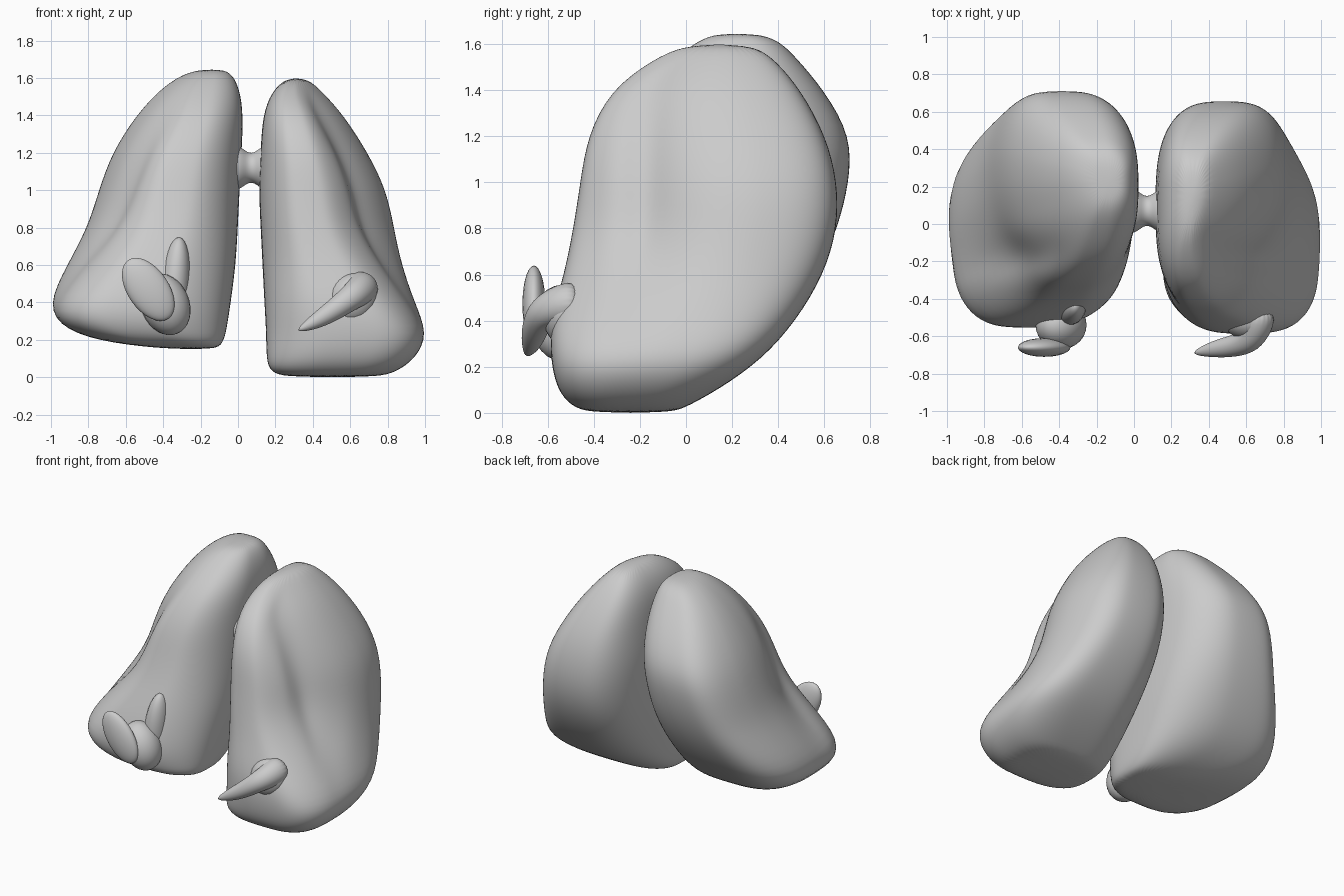
import bpy, bmesh
from math import sin, cos, pi, exp
from mathutils import Vector, Euler

cube = bpy.data.objects.get("Cube")
if cube:
    bpy.data.objects.remove(cube, do_unlink=True)

GREY = (0.6, 0.6, 0.6, 1.0)
mat = bpy.data.materials.new("soft grey")
mat.use_nodes = True
mat.diffuse_color = GREY
mat.node_tree.nodes["Principled BSDF"].inputs["Base Color"].default_value = GREY


def finish(name, bm, smooth_levels=0):
    """Turn a bmesh into a smooth shaded object."""
    bmesh.ops.recalc_face_normals(bm, faces=bm.faces)
    for face in bm.faces:
        face.smooth = True
    mesh = bpy.data.meshes.new(name)
    bm.to_mesh(mesh)
    bm.free()
    mesh.materials.append(mat)
    obj = bpy.data.objects.new(name, mesh)
    bpy.context.collection.objects.link(obj)
    if smooth_levels:
        sub = obj.modifiers.new("smooth", "SUBSURF")
        sub.levels = sub.render_levels = smooth_levels
    return obj


def skin(bm, rings):
    """Bridge successive point rings and close both ends."""
    loops = [[bm.verts.new(p) for p in ring] for ring in rings]
    n = len(loops[0])
    for a, b in zip(loops, loops[1:]):
        for i in range(n):
            j = (i + 1) % n
            bm.faces.new((a[i], a[j], b[j], b[i]))
    bm.faces.new(loops[0][::-1])
    bm.faces.new(loops[-1])


def power(value, p):
    return abs(value) ** p * (1 if value >= 0 else -1)


def lobe(name, taper, furrow, front_round, back_round, sections, count=40):
    """Stack rounded box sections: height, inner x, outer x, front y, back y."""
    rings = []
    for z, inner, outer, front, back in sections:
        fade = min(1, max(0, (z - 0.3) / 0.5))
        ring = []
        for i in range(count):
            t = 2 * pi * i / count
            u = 0.5 + 0.5 * power(cos(t), 0.62)
            v = power(sin(t), 0.68)
            y = (front + back) / 2 + (back - front) / 2 * v
            # The outer wall narrows to the front, with an upright furrow
            narrow = taper * max(0, 0.1 - v) + furrow * exp(-((y + 0.17) / 0.09) ** 2)
            x = inner + (outer - inner) * u * (1 - fade * narrow)
            # The inner wall rounds off towards the front and back
            rounding = front_round if v < 0 else back_round
            x += (outer - inner) * rounding * abs(v) ** 3 * (1 - u)
            ring.append((x, y, z))
        rings.append(ring)
    bm = bmesh.new()
    skin(bm, rings)
    return finish(name, bm, 2)


def tube(name, stations, count=20):
    """Sweep a circle through (point, radius) stations."""
    points = [Vector(p) for p, r in stations]
    rings = []
    for k, (p, radius) in enumerate(stations):
        along = points[min(k + 1, len(points) - 1)] - points[max(k - 1, 0)]
        side = along.cross(Vector((0.1, 0.3, 1))).normalized()
        up = side.cross(along).normalized()
        rings.append([points[k] + radius * (side * cos(2 * pi * i / count) + up * sin(2 * pi * i / count))
                      for i in range(count)])
    bm = bmesh.new()
    skin(bm, rings)
    return finish(name, bm, 2)


def ellipsoid(name, centre, radii, tilt=0):
    bm = bmesh.new()
    bmesh.ops.create_uvsphere(bm, u_segments=24, v_segments=16, radius=1)
    obj = finish(name, bm)
    obj.location, obj.scale = centre, radii
    obj.rotation_euler = Euler((0, tilt, 0))
    return obj


# Two large lobes
lobe("right_lobe", 0.19, 0.07, 0.13, 0.1, [
    (0.15, -0.12, -0.35, -0.35, -0.05),
    (0.18, -0.08, -0.68, -0.48, 0.1),
    (0.25, -0.06, -0.93, -0.54, 0.26),
    (0.38, -0.04, -1.03, -0.57, 0.42),
    (0.6, -0.01, -0.92, -0.5, 0.57),
    (0.8, 0, -0.81, -0.42, 0.66),
    (1.0, 0.01, -0.75, -0.36, 0.71),
    (1.2, 0.02, -0.68, -0.31, 0.72),
    (1.4, 0.03, -0.55, -0.2, 0.6),
    (1.54, 0.01, -0.42, -0.05, 0.48),
    (1.62, -0.03, -0.3, 0.06, 0.4),
    (1.645, -0.08, -0.2, 0.14, 0.3)])
lobe("left_lobe", 0.29, 0.1, 0.08, 0.05, [
    (0, 0.25, 0.75, -0.42, -0.06),
    (0.03, 0.17, 0.85, -0.5, 0.01),
    (0.1, 0.15, 0.95, -0.56, 0.14),
    (0.23, 0.15, 1.02, -0.59, 0.33),
    (0.4, 0.14, 0.95, -0.59, 0.48),
    (0.6, 0.13, 0.88, -0.53, 0.6),
    (0.8, 0.12, 0.84, -0.49, 0.66),
    (1.0, 0.11, 0.8, -0.46, 0.66),
    (1.2, 0.12, 0.7, -0.43, 0.61),
    (1.4, 0.13, 0.57, -0.33, 0.5),
    (1.53, 0.18, 0.45, -0.15, 0.39),
    (1.6, 0.26, 0.37, 0, 0.29)])

# Short flared link between the lobes
tube("bridge", [((x, 0.07, 1.12), r) for x, r in (
    (-0.06, 0.13), (0.01, 0.12), (0.05, 0.08), (0.09, 0.08), (0.13, 0.12), (0.2, 0.13))])

# Right flap: a swollen root, a soft crest and a flat leaf
ellipsoid("right_flap_root", (-0.39, -0.54, 0.39), (0.13, 0.13, 0.17), -0.4)
ellipsoid("right_flap_crest", (-0.34, -0.44, 0.48), (0.08, 0.1, 0.27), 0.1)
ellipsoid("right_flap_leaf", (-0.48, -0.66, 0.47), (0.11, 0.05, 0.19), -0.6)

# Left flap: a swollen root and a horn curling forward and inward
ellipsoid("left_flap_root", (0.61, -0.51, 0.42), (0.13, 0.11, 0.14), 0.5)
tube("left_flap", [
    ((0.66, -0.45, 0.48), 0.1), ((0.66, -0.55, 0.47), 0.09),
    ((0.62, -0.625, 0.44), 0.075), ((0.53, -0.655, 0.37), 0.06),
    ((0.42, -0.67, 0.3), 0.045), ((0.32, -0.69, 0.25), 0.012)])
